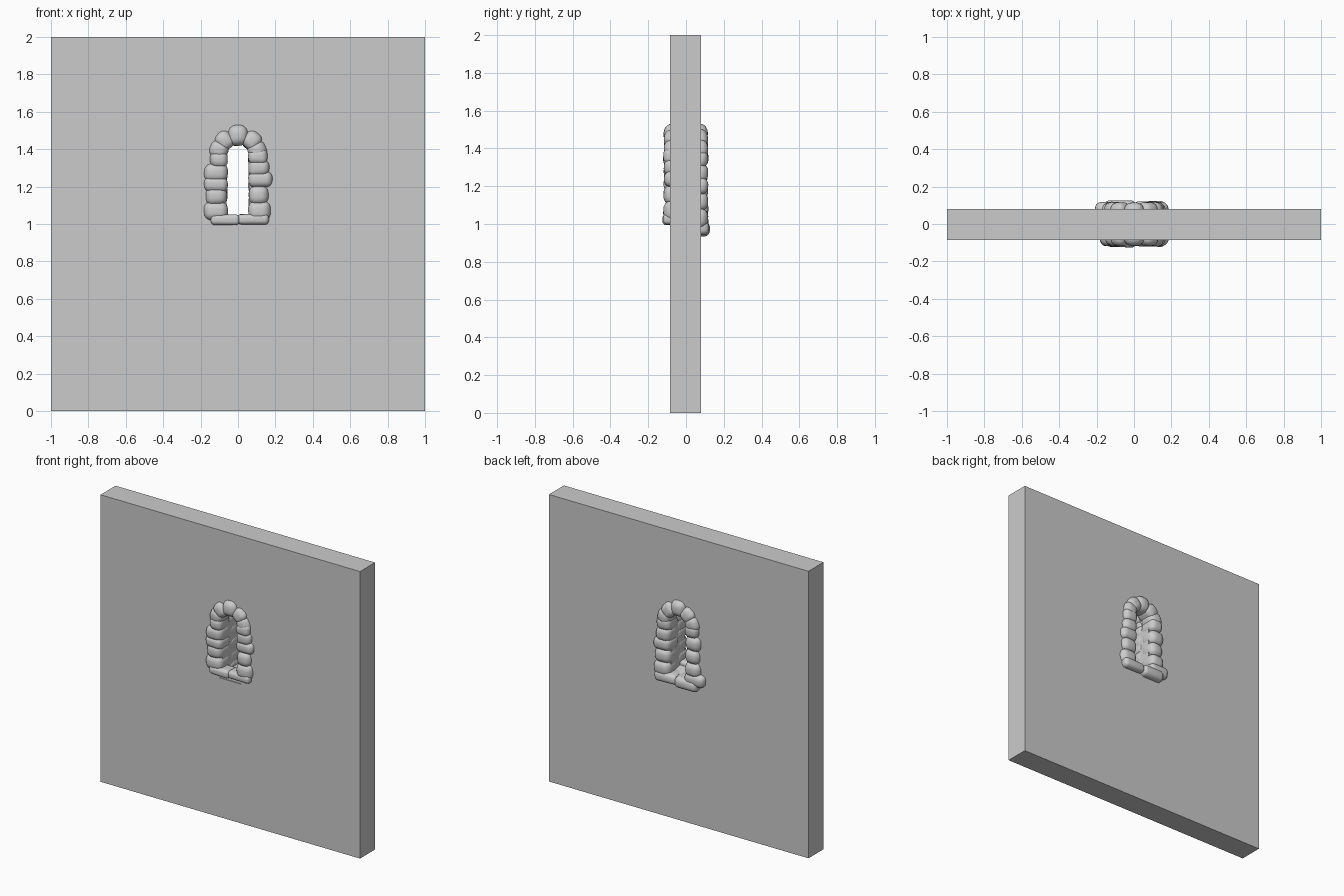
import bpy
import bmesh
import math
import random
from mathutils import Matrix, Vector

random.seed(4)
cube = bpy.data.objects.get("Cube")
if cube:
    bpy.data.objects.remove(cube, do_unlink=True)

stone_grey = bpy.data.materials.new("stone_grey")
stone_grey.use_nodes = True
colour = (0.6, 0.6, 0.6, 1)
stone_grey.diffuse_color = colour
for node in stone_grey.node_tree.nodes:
    if node.type == 'BSDF_PRINCIPLED':
        node.inputs["Base Color"].default_value = colour


def add_object(name, bm):
    bmesh.ops.recalc_face_normals(bm, faces=bm.faces)
    mesh = bpy.data.meshes.new(name)
    bm.to_mesh(mesh)
    bm.free()
    mesh.materials.append(stone_grey)
    obj = bpy.data.objects.new(name, mesh)
    bpy.context.collection.objects.link(obj)
    return obj


def block(name, low, high):
    bm = bmesh.new()
    bmesh.ops.create_cube(bm, size=1)
    low, high = Vector(low), Vector(high)
    for v in bm.verts:
        v.co = (low + high) / 2 + v.co * (high - low)
    return add_object(name, bm)


def prism(name, profile, y0, y1):
    """Extrude an x-z outline along y."""
    bm = bmesh.new()
    face = bm.faces.new([bm.verts.new((x, y0, z)) for x, z in profile])
    ext = bmesh.ops.extrude_face_region(bm, geom=[face])
    for v in ext["geom"]:
        if isinstance(v, bmesh.types.BMVert):
            v.co.y = y1
    return add_object(name, bm)


def stone(name, x, z, width, height, y0, y1, angle=0):
    """A softly rounded stone, slightly uneven, turned in the wall plane."""
    bm = bmesh.new()
    bmesh.ops.create_cube(bm, size=1)
    turn = Matrix.Rotation(-math.radians(angle), 4, 'Y')
    for v in bm.verts:
        jitter = Vector([random.uniform(-0.004, 0.004) for _ in range(3)])
        local = Vector((v.co.x * width, v.co.y * (y1 - y0), v.co.z * height))
        v.co = turn @ (local + jitter) + Vector((x, (y0 + y1) / 2, z))
    obj = add_object(name, bm)
    bevel = obj.modifiers.new("rounding", 'BEVEL')
    bevel.width = min(width, height) * 0.4
    bevel.segments = 5
    bevel.limit_method = 'NONE'
    for p in obj.data.polygons:
        p.use_smooth = True


# Wall slab with a pointed arch opening
wall = block("wall", (-1, -0.085, 0), (1, 0.08, 2))
half_arch = [(0.085, 0.97), (0.085, 1.34), (0.06, 1.40), (0.03, 1.44)]
outline = half_arch + [(0, 1.45)] + [(-x, z) for x, z in reversed(half_arch)]
cutter = prism("opening_cutter", outline, -0.3, 0.3)
cutter.hide_render = True
cutter.hide_set(True)
cut = wall.modifiers.new("opening", 'BOOLEAN')
cut.operation = 'DIFFERENCE'
cut.solver = 'EXACT'
cut.object = cutter

# Jamb liners and sill bed inside the opening
for side, name in ((1, "left"), (-1, "right")):
    x0, x1 = sorted((side * 0.062, side * 0.09))
    block(name + "_liner", (x0, -0.08, 0.99), (x1, 0.075, 1.34))
sill_bed = block("sill_bed", (-0.085, -0.08, 0.96), (0.085, 0.09, 1.04))
for v in sill_bed.data.vertices:
    if v.co.y > 0 and v.co.z > 1:
        v.co.z = 1.0

# Jamb stones: centre height, stone height, outer edge on each face
right_front = [(1.07, 0.1, 0.183), (1.15, 0.1, 0.172), (1.21, 0.08, 0.18),
               (1.275, 0.1, 0.182), (1.345, 0.09, 0.15)]
left_front = [(1.07, 0.11, 0.175), (1.155, 0.11, 0.162), (1.24, 0.085, 0.185),
              (1.3, 0.09, 0.167), (1.36, 0.08, 0.157)]
right_back = [(1.01, 0.09, 0.208), (1.08, 0.1, 0.172), (1.17, 0.11, 0.165),
              (1.26, 0.11, 0.172), (1.345, 0.09, 0.155)]
left_back = [(1.03, 0.11, 0.185), (1.12, 0.1, 0.172), (1.2, 0.09, 0.182),
             (1.27, 0.1, 0.168), (1.345, 0.09, 0.16)]
faces = {"front": (-0.118, 0.01, left_front, right_front),
         "back": (-0.01, 0.116, left_back, right_back)}

for face, (y0, y1, left, right) in faces.items():
    for side, name, rows in ((1, "left", left), (-1, "right", right)):
        for i, (z, height, outer) in enumerate(rows):
            inner = 0.056
            stone(f"{face}_{name}_jamb_{i + 1}", side * (inner + outer) / 2, z,
                  outer - inner, height, y0, y1)
        # Arch stones
        stone(f"{face}_{name}_haunch", side * 0.104, 1.395, 0.1, 0.1,
              y0, y1, side * 20)
        stone(f"{face}_{name}_shoulder", side * 0.073, 1.447, 0.1, 0.095,
              y0, y1, side * 48)
    stone(face + "_keystone", 0, 1.475, 0.11, 0.112, y0, y1)

# Sills
stone("front_sill_right", -0.07, 1.024, 0.15, 0.054, -0.122, -0.02)
stone("front_sill_left", 0.08, 1.026, 0.165, 0.056, -0.12, -0.02)
stone("back_sill_right", -0.075, 0.972, 0.17, 0.08, 0.0, 0.125)
stone("back_sill_left", 0.085, 0.98, 0.17, 0.07, 0.0, 0.12)
